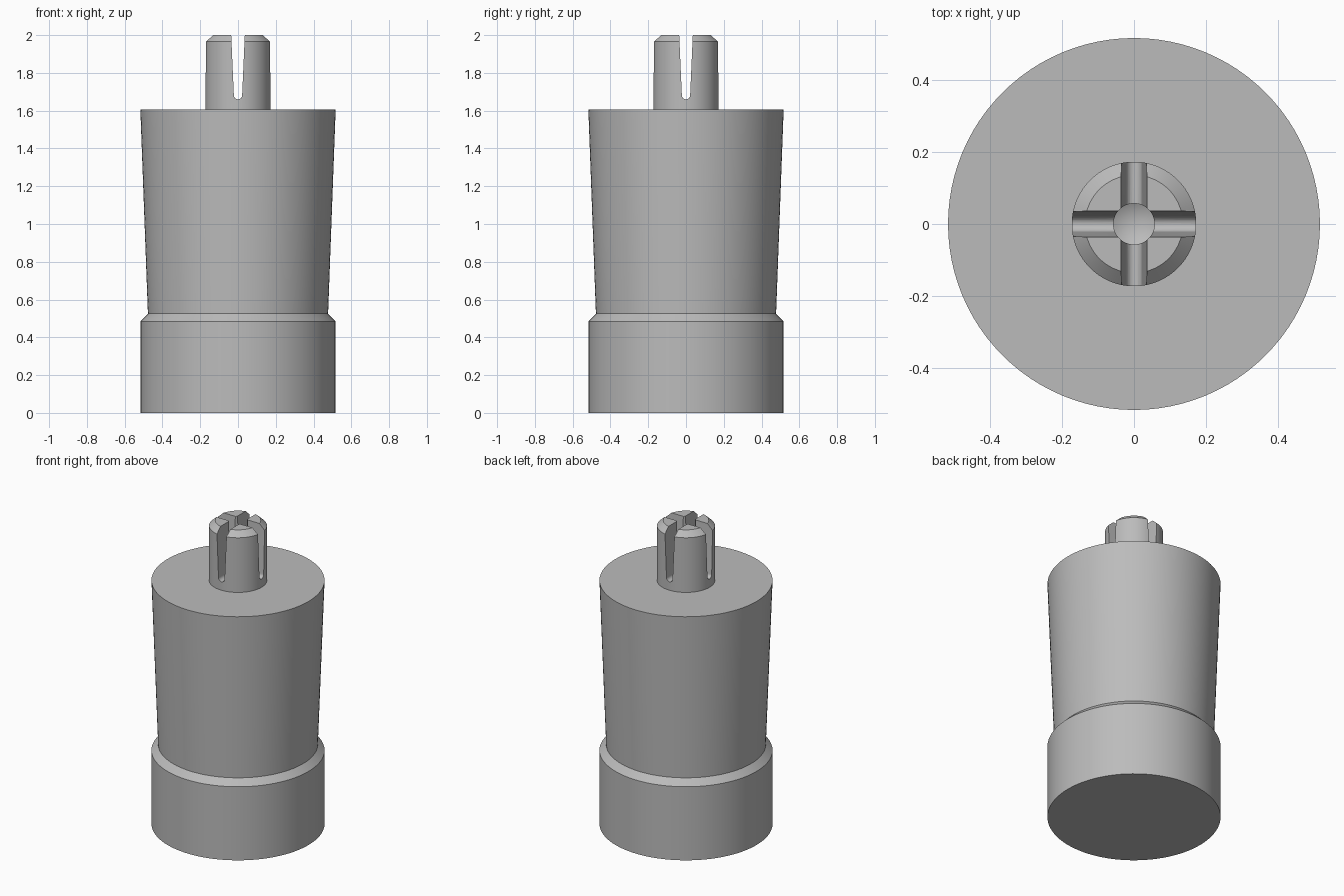
import bpy
import bmesh
import math
from mathutils import Matrix

SEGMENTS = 96

cube = bpy.data.objects.get("Cube")
if cube:
    bpy.data.objects.remove(cube, do_unlink=True)

# Material
grey = bpy.data.materials.new("plain grey")
grey.use_nodes = True
colour = (0.5, 0.5, 0.5, 1)
grey.diffuse_color = colour
grey.node_tree.nodes["Principled BSDF"].inputs["Base Color"].default_value = colour


def make_object(name, bm):
    bmesh.ops.recalc_face_normals(bm, faces=bm.faces)
    mesh = bpy.data.meshes.new(name)
    bm.to_mesh(mesh)
    bm.free()
    mesh.materials.append(grey)
    obj = bpy.data.objects.new(name, mesh)
    bpy.context.collection.objects.link(obj)
    return obj


def lathe(name, profile):
    """Turn a (radius, z) profile that starts and ends on the axis."""
    bm = bmesh.new()
    verts = [bm.verts.new((r, 0, z)) for r, z in profile]
    edges = [bm.edges.new(pair) for pair in zip(verts, verts[1:])]
    bmesh.ops.spin(bm, geom=verts + edges, cent=(0, 0, 0), axis=(0, 0, 1),
                   angle=math.tau, steps=SEGMENTS, use_duplicate=False)
    bmesh.ops.remove_doubles(bm, verts=bm.verts, dist=0.0001)
    return make_object(name, bm)


def slot_cutter(name, turn):
    """Tapered, round-bottomed prism running through the pin."""
    half_top, half_low, z_low, z_top = 0.036, 0.022, 1.682, 2.0
    over = 0.1
    slope = (half_top - half_low) / (z_top - z_low)
    outline = [(half_top + slope * over, z_top + over)]
    for i in range(13):
        a = -math.pi * i / 12
        outline.append((half_low * math.cos(a), z_low + half_low * math.sin(a)))
    outline.append((-half_top - slope * over, z_top + over))
    bm = bmesh.new()
    face = bm.faces.new([bm.verts.new((x, -0.3, z)) for x, z in outline])
    new = bmesh.ops.extrude_face_region(bm, geom=[face])["geom"]
    bmesh.ops.translate(bm, vec=(0, 0.6, 0),
                        verts=[v for v in new if isinstance(v, bmesh.types.BMVert)])
    bmesh.ops.transform(bm, matrix=Matrix.Rotation(turn, 4, "Z"), verts=bm.verts)
    return make_object(name, bm)


def cut(target, cutter):
    mod = target.modifiers.new("cut", "BOOLEAN")
    mod.operation = "DIFFERENCE"
    mod.solver = "EXACT"
    mod.object = cutter
    bpy.context.view_layer.objects.active = target
    bpy.ops.object.modifier_apply(modifier=mod.name)
    bpy.data.objects.remove(cutter, do_unlink=True)


# Base collar and flared barrel, turned in one piece
body = lathe("body", [(0, 0), (0.517, 0), (0.517, 0.485), (0.477, 0.525),
                      (0.517, 1.605), (0, 1.605)])

# Chamfered pin with a drilled centre and crossed slots
pin = lathe("split_pin", [(0, 1.58), (0.173, 1.58), (0.173, 1.965),
                          (0.136, 2), (0, 2)])
cut(pin, lathe("drill_cutter", [(0, 1.615), (0.057, 1.645), (0.057, 2.1), (0, 2.1)]))
for index in range(2):
    cut(pin, slot_cutter("slot_cutter", index * math.pi / 2))

# Smooth round walls, crisp edges
for obj in (body, pin):
    bpy.ops.object.select_all(action="DESELECT")
    obj.select_set(True)
    bpy.context.view_layer.objects.active = obj
    bpy.ops.object.shade_smooth_by_angle(angle=math.radians(30))
